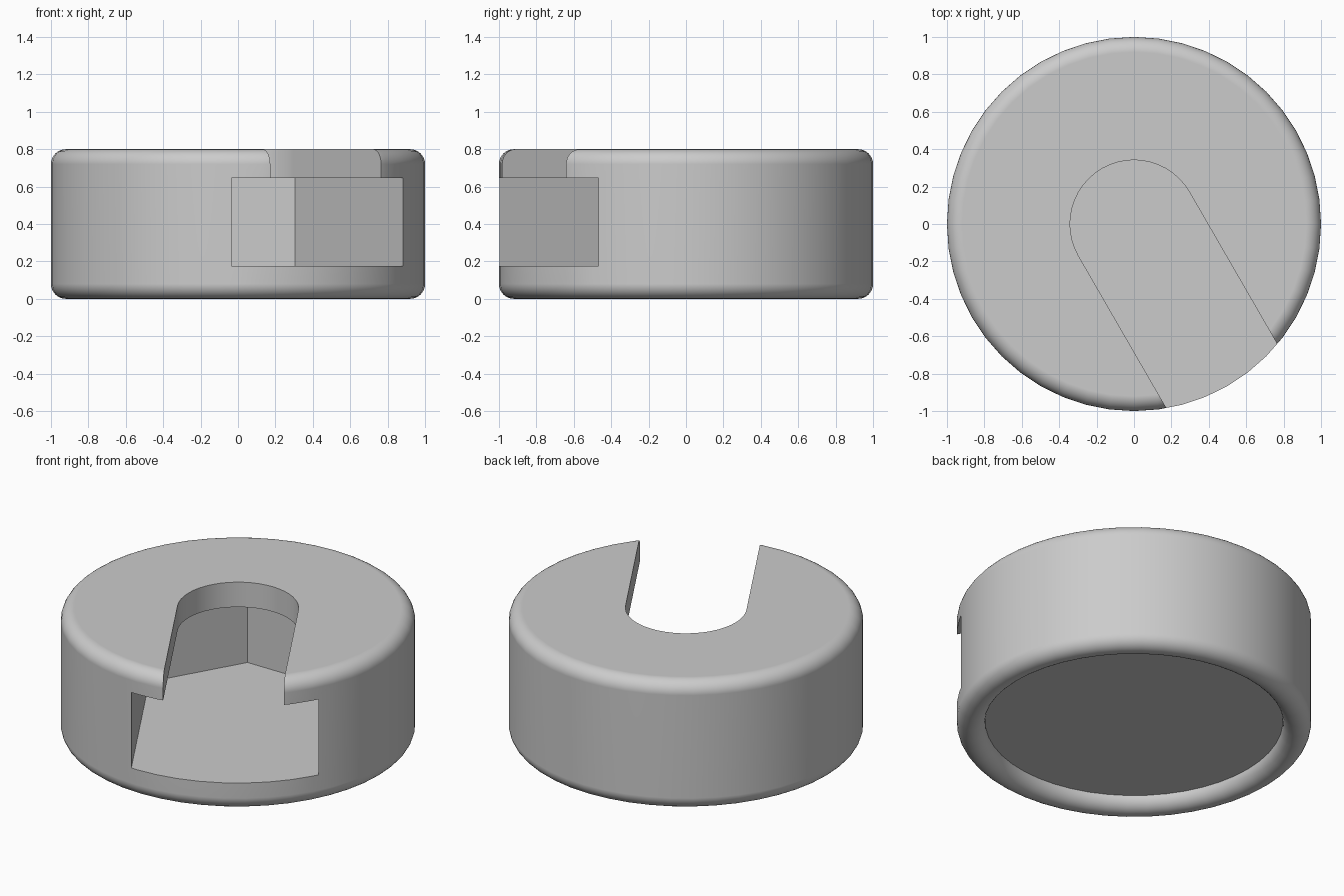
import bpy, bmesh
from math import sin, cos, pi, radians
from mathutils import Vector

cube = bpy.data.objects.get("Cube")
if cube:
    bpy.data.objects.remove(cube, do_unlink=True)

HEIGHT, FILLET, SIDES = 0.8, 0.08, 48
SLOT_ANGLE = radians(-60)
SLOT_DIR = Vector((cos(SLOT_ANGLE), sin(SLOT_ANGLE)))

grey = bpy.data.materials.new("plain grey")
grey.use_nodes = True
grey.diffuse_color = (0.6, 0.6, 0.6, 1)
grey.node_tree.nodes["Principled BSDF"].inputs["Base Color"].default_value = grey.diffuse_color


def add_object(name, bm):
    bmesh.ops.recalc_face_normals(bm, faces=bm.faces)
    mesh = bpy.data.meshes.new(name)
    bm.to_mesh(mesh)
    bm.free()
    obj = bpy.data.objects.new(name, mesh)
    mesh.materials.append(grey)
    bpy.context.collection.objects.link(obj)
    return obj


def arc(radius, z, start, end, steps=8):
    """Quarter or half round in the profile plane, in degrees."""
    angles = [radians(start + (end - start) * i / steps) for i in range(steps + 1)]
    return [(radius + FILLET * cos(a), z + FILLET * sin(a)) for a in angles]


def lathe(name, profile):
    """Turn a profile of (radius, z) points and close both ends with flat discs."""
    bm = bmesh.new()
    rings = [[bm.verts.new((r * cos(2 * pi * i / SIDES), r * sin(2 * pi * i / SIDES), z))
              for i in range(SIDES)] for r, z in profile]
    for low, high in zip(rings, rings[1:]):
        for i in range(SIDES):
            j = (i + 1) % SIDES
            bm.faces.new((low[i], low[j], high[j], high[i]))
    bm.faces.new(rings[0])
    bm.faces.new(rings[-1])
    return add_object(name, bm)


def prism(name, outline, bottom, top):
    bm = bmesh.new()
    face = bm.faces.new([bm.verts.new((p.x, p.y, bottom)) for p in outline])
    extruded = bmesh.ops.extrude_face_region(bm, geom=[face])["geom"]
    moved = [v for v in extruded if isinstance(v, bmesh.types.BMVert)]
    bmesh.ops.translate(bm, verts=moved, vec=(0, 0, top - bottom))
    obj = add_object(name, bm)
    obj.hide_render = True
    return obj


def slot_outline(radius, start, end, steps):
    """Closed end around the centre, continued out through the rim."""
    points = []
    for i in range(steps + 1):
        a = SLOT_ANGLE + radians(start + (end - start) * i / steps)
        points.append(Vector((radius * cos(a), radius * sin(a))))
    return [points[0] + SLOT_DIR * 2] + points + [points[-1] + SLOT_DIR * 2]


# Round body with rounded edges and a rolled rim around the recessed underside
inner = 1 - FILLET
profile = arc(inner, FILLET, 180, 360, 16) + arc(inner, HEIGHT - FILLET, 0, 90)
body = lathe("round_body", profile)

# Slot with a round end in the top, and a wider hexagon-ended slot below it
cutters = [
    prism("hexagon_slot_cutter", slot_outline(0.612, 60, 300, 4), 0.175, 0.645),
    prism("neck_slot_cutter", slot_outline(0.342, 90, 270, 24), 0.4, 1.0),
]
bpy.context.view_layer.objects.active = body
body.select_set(True)
for cutter in cutters:
    cut = body.modifiers.new("slot", "BOOLEAN")
    cut.operation, cut.solver, cut.object = "DIFFERENCE", "EXACT", cutter
    bpy.ops.object.modifier_apply(modifier=cut.name)
    bpy.data.objects.remove(cutter, do_unlink=True)

# Smooth round faces, crisp slot edges
bpy.ops.object.select_all(action="DESELECT")
body.select_set(True)
bpy.ops.object.shade_smooth_by_angle(angle=radians(30))
weighted = body.modifiers.new("even_shading", "WEIGHTED_NORMAL")
weighted.keep_sharp = True
